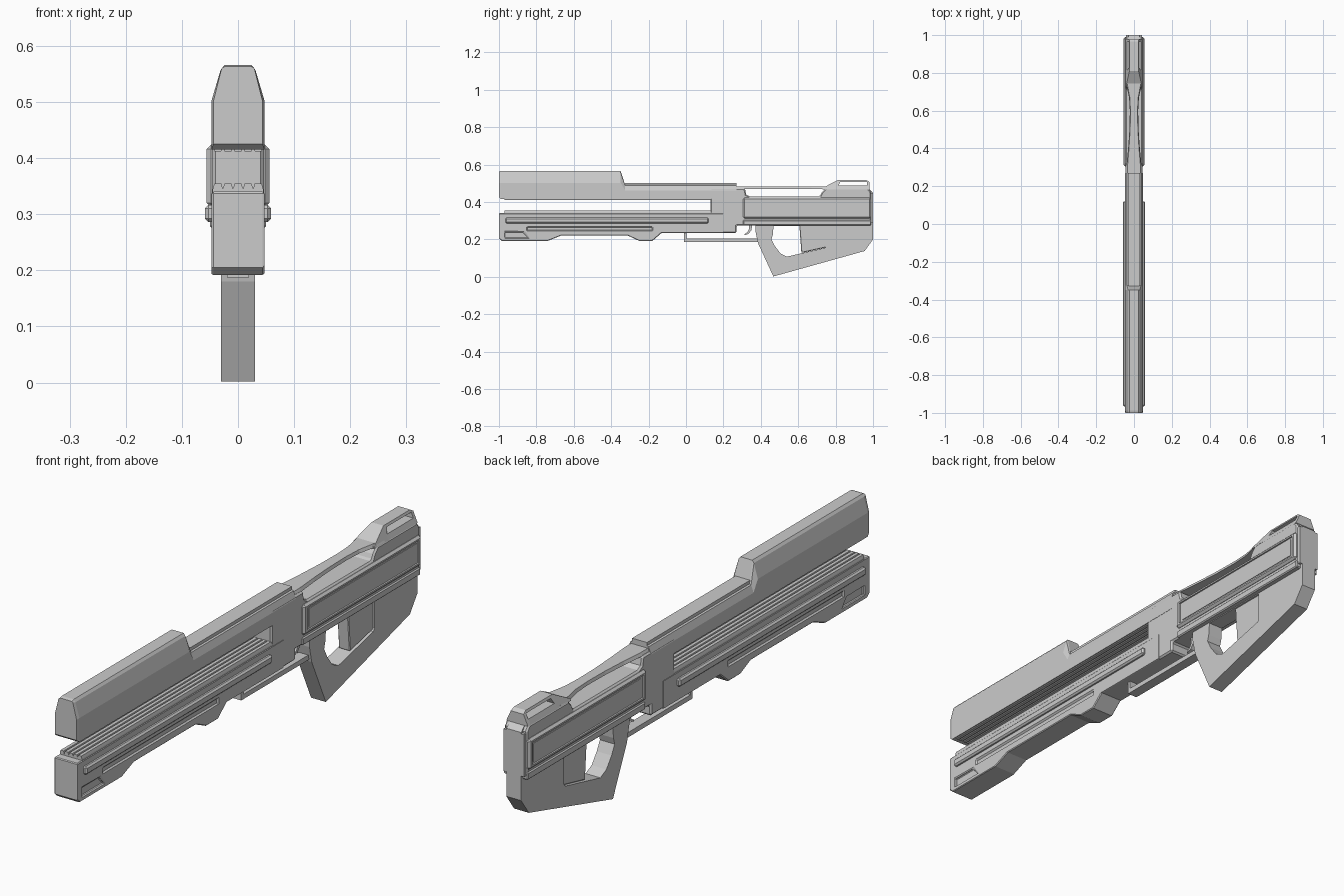
import bpy, bmesh
from math import radians

if "Cube" in bpy.data.objects:
    bpy.data.objects.remove(bpy.data.objects["Cube"])


def loft(name, stations):
    """Skin rings of 3D points; all rings have the same point count."""
    bm = bmesh.new()
    rings = [[bm.verts.new(p) for p in ring] for ring in stations]
    n = len(rings[0])
    for a, b in zip(rings, rings[1:]):
        for i in range(n):
            j = (i + 1) % n
            bm.faces.new((a[i], a[j], b[j], b[i]))
    bm.faces.new(rings[0])
    bm.faces.new(rings[-1][::-1])
    bmesh.ops.recalc_face_normals(bm, faces=bm.faces)
    me = bpy.data.meshes.new(name)
    bm.to_mesh(me)
    bm.free()
    ob = bpy.data.objects.new(name, me)
    bpy.context.collection.objects.link(ob)
    return ob


def bevel(ob, width, segments=1):
    m = ob.modifiers.new("bevel", 'BEVEL')
    m.width, m.segments = width, segments
    m.limit_method, m.angle_limit = 'ANGLE', radians(50)
    return ob


def side_prism(name, pts, x0, x1):
    """Extrude a (y, z) outline across x."""
    return loft(name, [[(x, y, z) for y, z in pts] for x in (x0, x1)])


def box(name, x, y0, y1, z0, z1):
    return side_prism(name, [(y0, z0), (y1, z0), (y1, z1), (y0, z1)], -x, x)


def half_ring(y, half):
    """Mirror a right-hand (x, z) half section into a full ring."""
    return [(x, y, z) for x, z in half] + [(-x, y, z) for x, z in reversed(half)]


def cut(ob, cutter):
    m = ob.modifiers.new("cut", 'BOOLEAN')
    m.operation, m.solver, m.object = 'DIFFERENCE', 'EXACT', cutter
    cutter.hide_render = True
    cutter.hide_viewport = True
    cutter.display_type = 'WIRE'


def pocket(ob, pts, surface, depth):
    """Sink the same outline into both sides of a part."""
    for s in (-1, 1):
        cut(ob, side_prism("pocket_cutter", pts, s * (surface - depth), s * (surface + .03)))


def rect(y0, y1, z0, z1):
    return [(y0, z0), (y1, z0), (y1, z1), (y0, z1)]


# Upper shroud, tall at the front and stepping down to the receiver top
tip = [(.037, .43), (.037, .50), (.024, .55), (.020, .555)]
tip_edge = [(.044, .425), (.044, .50), (.029, .56), (.024, .563)]
tall = [(.047, .415), (.047, .503), (.031, .557), (.024, .566)]
low = [(.047, .415), (.047, .462), (.037, .488), (.032, .49)]
loft("upper_shroud", [half_ring(-1, tip_edge), half_ring(-.988, tall),
                      half_ring(-.35, tall), half_ring(-.325, low), half_ring(.27, low)])
box("top_rail", .03, -.33, .27, .48, .502)

# Lower forearm with stepped underside
forearm = side_prism("forearm", [(-1, .205), (-.985, .192), (-.74, .192), (-.67, .22),
                                 (-.31, .22), (-.25, .192), (-.18, .192), (-.13, .235),
                                 (.2, .235), (.2, .34), (-1, .34)], -.047, .047)
pocket(forearm, [(-.97, .207), (-.84, .207), (-.87, .24), (-.97, .24)], .047, .008)
pocket(forearm, rect(-.85, -.18, .247, .267), .047, .006)
bevel(forearm, .007)
bevel(box("side_rails", .059, -.965, .12, .286, .316), .006)

# Ribbed faces lining the long slot
for name, base, inner, tooth in (("lower_ribs", .325, .345, .01), ("upper_ribs", .43, .421, -.009)):
    top = []
    for i in range(-2, 3):
        c = i * .018
        top += [(c - .009, inner), (c - .006, inner + tooth),
                (c + .006, inner + tooth), (c + .009, inner)]
    sec = [(-.045, base), (-.045, inner)] + top + [(.045, inner), (.045, base)]
    loft(name, [[(x, y, z) for x, z in sec] for y in (-.97, .14)])

# Receiver body
receiver = side_prism("receiver", [(.13, .235), (.27, .235), (.27, .275), (.99, .275),
                                   (.99, .452), (.975, .472), (.745, .472), (.725, .45),
                                   (.715, .43), (.34, .43), (.322, .44), (.315, .472),
                                   (.13, .472)], -.046, .046)
bevel(receiver, .006)
bevel(box("lower_trim", .05, .305, .99, .275, .303), .004)

# Raised side panels with sunken centres
panels = box("side_panels", .056, .305, .988, .312, .424)
bevel(panels, .008)
pocket(panels, rect(.325, .972, .326, .41), .056, .006)
box("panel_inserts", .0525, .337, .96, .335, .401)

# Waisted carry strip above the open scoop
plan = [(.25, .04), (.31, .04), (.4, .031), (.5, .024), (.6, .022), (.67, .026), (.75, .044), (.79, .044)]
loft("carry_strip", [[(-w, y, .47), (w, y, .47), (w * .85, y, .482), (-w * .85, y, .482)]
                     for y, w in plan])

# Rear sight housing with a side-to-side window
sight = loft("rear_sight", [half_ring(y, [(.044, .468), (w, z)]) for y, w, z in
                            ((.73, .042, .475), (.81, .024, .517), (.965, .024, .517), (.98, .026, .508))])
cut(sight, side_prism("window_cutter", [(.815, .488), (.967, .488), (.967, .508), (.825, .508)], -.1, .1))

# Stock and grip as one plate with a hand opening
stock = side_prism("stock_and_grip", [(.37, .30), (.372, .24), (.385, .18), (.467, .002),
                                      (.955, .138), (1, .2), (1, .45), (.98, .468),
                                      (.9, .40), (.4, .40)], -.03, .03)
cut(stock, side_prism("hand_opening_cutter", [(.468, .272), (.464, .225), (.457, .2), (.475, .165),
                                              (.505, .125), (.54, .108), (.743, .155),
                                              (.75, .165), (.75, .272)], -.1, .1))
bevel(side_prism("magazine", [(.605, .29), (.617, .128), (.76, .16), (.76, .29)], -.023, .023), .003)
box("rear_cap", .042, .97, 1, .29, .445)

# Trigger and guard
side_prism("trigger", [(.335, .285), (.355, .285), (.35, .25), (.335, .23), (.312, .222),
                       (.312, .228), (.328, .238), (.337, .255)], -.008, .008)
box("trigger_guard", .02, -.01, .395, .187, .205)
box("guard_post", .02, -.01, .002, .187, .24)
